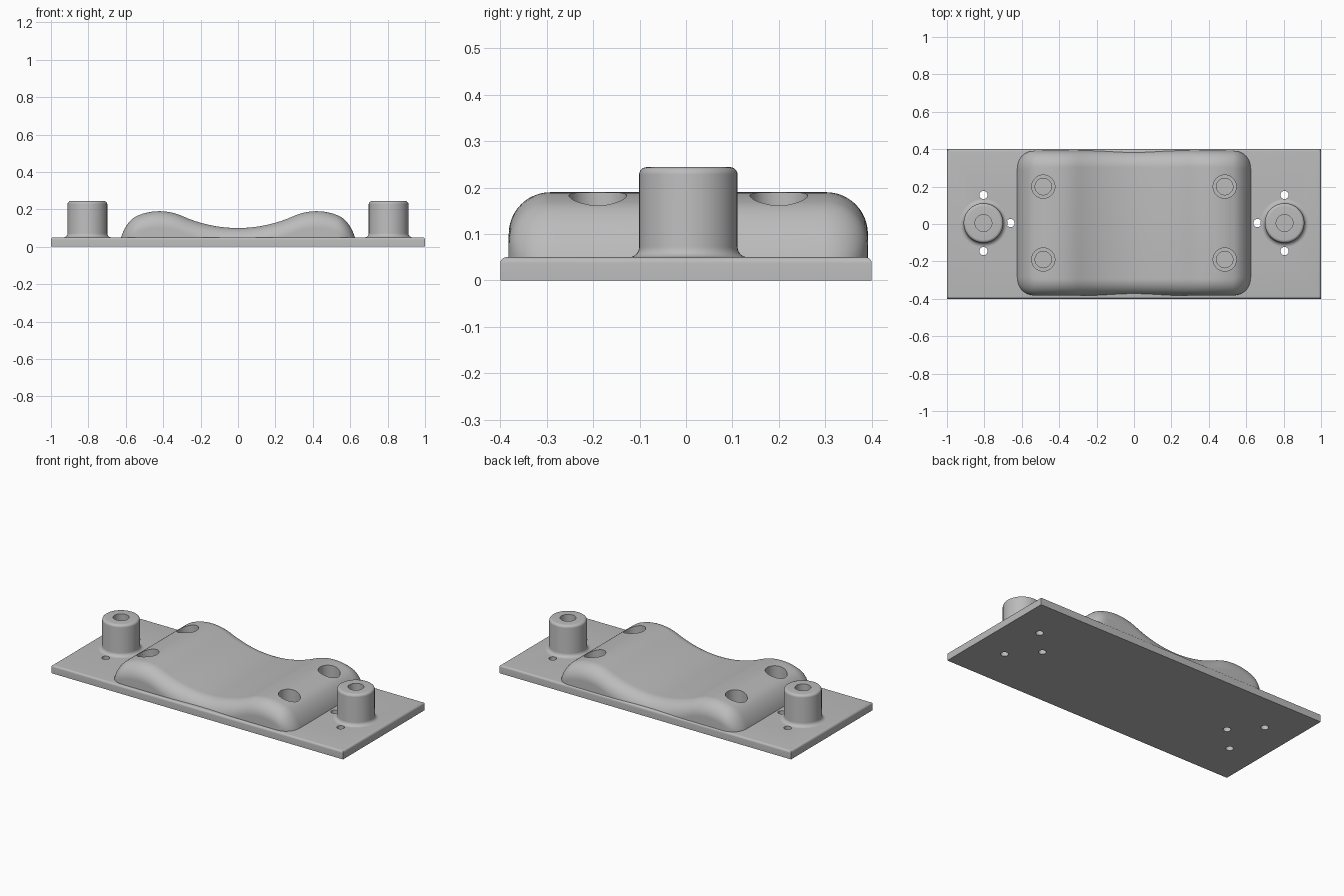
import bpy, bmesh
from math import sin, cos, pi, sqrt

if "Cube" in bpy.data.objects:
    bpy.data.objects.remove(bpy.data.objects["Cube"], do_unlink=True)

CY = 0.005          # shared centre line of pad, posts and holes
TOP = 0.05          # upper face of the base plate

grey = bpy.data.materials.new("plain grey")
grey.use_nodes = True
grey.diffuse_color = (0.5, 0.5, 0.5, 1)
grey.node_tree.nodes["Principled BSDF"].inputs["Base Color"].default_value = (0.5, 0.5, 0.5, 1)


def make(name, bm):
    bmesh.ops.recalc_face_normals(bm, faces=bm.faces)
    mesh = bpy.data.meshes.new(name)
    bm.to_mesh(mesh)
    bm.free()
    mesh.materials.append(grey)
    obj = bpy.data.objects.new(name, mesh)
    bpy.context.collection.objects.link(obj)
    return obj


def lathe(bm, x, y, profile, n=48):
    """Closed solid of revolution; profile is (radius, z) from bottom to top."""
    rings = [[bm.verts.new((x + r * cos(2 * pi * i / n), y + r * sin(2 * pi * i / n), z))
              for i in range(n)] for r, z in profile]
    for a, b in zip(rings, rings[1:]):
        for i in range(n):
            j = (i + 1) % n
            bm.faces.new((a[i], a[j], b[j], b[i]))
    bm.faces.new(rings[0][::-1])
    bm.faces.new(rings[-1])


def activate(obj):
    bpy.ops.object.select_all(action="DESELECT")
    obj.select_set(True)
    bpy.context.view_layer.objects.active = obj


def cut(obj, bm):
    cutter = make("cutter", bm)
    cutter.hide_render = True
    mod = obj.modifiers.new("holes", "BOOLEAN")
    mod.operation, mod.solver, mod.object = "DIFFERENCE", "EXACT", cutter
    activate(obj)
    bpy.ops.object.modifier_apply(modifier=mod.name)
    bpy.data.objects.remove(cutter, do_unlink=True)


def smooth(obj):
    activate(obj)
    bpy.ops.object.shade_smooth_by_angle(angle=0.6)


# Base plate with rounded upper edges and six through holes
bm = bmesh.new()
bmesh.ops.create_cube(bm, size=1)
for v in bm.verts:
    v.co = (v.co.x * 2, v.co.y * 0.8, (v.co.z + 0.5) * TOP)
rim = [e for e in bm.edges if all(v.co.z > 0.01 for v in e.verts)]
bmesh.ops.bevel(bm, geom=rim, offset=0.013, segments=5, profile=0.5, affect="EDGES")
plate = make("base_plate", bm)
bm = bmesh.new()
for s in (-1, 1):
    for x, dy in ((0.805, 0.15), (0.805, -0.15), (0.66, 0)):
        lathe(bm, s * x, CY + dy, [(0.022, -0.05), (0.022, 0.1)], 24)
cut(plate, bm)
smooth(plate)


# Saddle pad: two crests joined by a shallow valley, with a filleted outline
CREST, R1, R2 = 0.42, 0.3, 0.725


def saddle(x):
    x = abs(x)
    if x < CREST * R2 / (R1 + R2):
        return 0.1 + R2 - sqrt(R2 * R2 - x * x)
    return 0.19 - R1 + sqrt(R1 * R1 - (x - CREST) ** 2)


HX, HY, CORNER, FILLET = 0.63, 0.387, 0.1, 0.09
STEPS, ARC = 48, 10


def half_outline(inset):
    """Back half of the rounded rectangle, from left to right."""
    r, cx, cy = CORNER - inset, HX - CORNER, HY - CORNER
    arc = [(cx + r * sin(pi / 2 * i / ARC), cy + r * cos(pi / 2 * i / ARC)) for i in range(ARC + 1)]
    left = [(-x, y) for x, y in reversed(arc)]
    mid = [(cx * (2 * i / STEPS - 1), cy + r) for i in range(1, STEPS)]
    return left + mid + arc


bm = bmesh.new()
rings = []
for k in range(-1, 13):
    a = pi / 2 * max(k, 0) / 12
    inset, drop = FILLET * (1 - cos(a)), FILLET * (1 - sin(a))
    half = half_outline(inset)
    loop = half + [(x, -y) for x, y in reversed(half)]
    rings.append([bm.verts.new((x, y + CY, 0.005 if k < 0 else saddle(x) - drop)) for x, y in loop])
n = len(rings[0])
for a, b in zip(rings, rings[1:]):
    for i in range(n):
        j = (i + 1) % n
        bm.faces.new((a[i], a[j], b[j], b[i]))
bm.faces.new(rings[0])
crown = rings[-1]
for i in range(n // 2 - 1):
    bm.faces.new((crown[i], crown[i + 1], crown[n - 2 - i], crown[n - 1 - i]))
pad = make("saddle_pad", bm)

# Counterbored screw holes in the pad
bm = bmesh.new()
for sx in (-1, 1):
    for sy in (-1, 1):
        lathe(bm, sx * 0.485, CY + sy * 0.195,
              [(0.044, 0.03), (0.044, 0.1), (0.062, 0.1), (0.062, 0.3)])
cut(pad, bm)
smooth(pad)

# Hollow posts with a flared foot and a rounded lip
R, H, LIP, FLARE, BORE = 0.106, 0.244, 0.016, 0.022, 0.045
foot = [(R + FLARE * (1 - sin(pi / 12 * i)), TOP + FLARE * (1 - cos(pi / 12 * i))) for i in range(7)]
lip = [(R - LIP * (1 - cos(pi / 12 * i)), H - LIP * (1 - sin(pi / 12 * i))) for i in range(7)]
for name, s in (("left_post", 1), ("right_post", -1)):
    bm = bmesh.new()
    lathe(bm, s * 0.805, CY,
          [(R + FLARE, TOP - 0.01)] + foot + lip + [(BORE, H), (BORE, TOP + 0.01)])
    smooth(make(name, bm))
